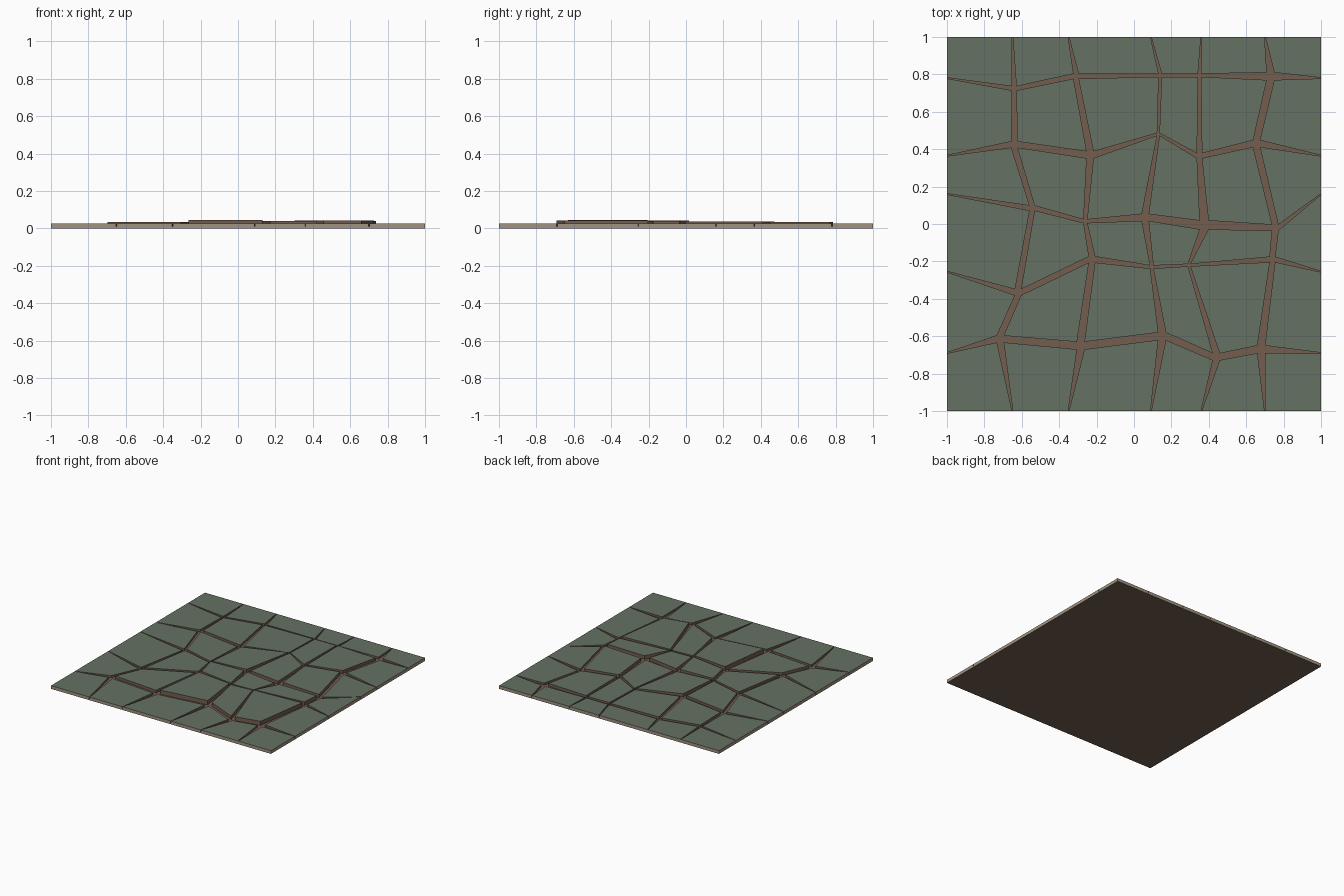
import bpy
import bmesh

cube = bpy.data.objects.get("Cube")
if cube:
    bpy.data.objects.remove(cube, do_unlink=True)


def make_material(name, colour):
    mat = bpy.data.materials.new(name)
    mat.use_nodes = True
    mat.diffuse_color = (*colour, 1)
    mat.node_tree.nodes["Principled BSDF"].inputs["Base Color"].default_value = (*colour, 1)
    return mat


GREEN, BROWN, TAN = 0, 1, 2
materials = [
    make_material("mossy_green", (0.13, 0.165, 0.122)),
    make_material("crack_brown", (0.17, 0.11, 0.075)),
    make_material("edge_tan", (0.36, 0.29, 0.22)),
]

FLOOR = 0.01     # bottom of the cracks
GROUND = 0.026   # top of the outer plates
TIP = 0.002      # crack half width at the tile edge

# Crack junctions, front row to back row: x, y, half width of the crack
junctions = [
    [(-.715, -.615, .018), (-.285, -.65, .02), (.15, -.6, .02), (.44, -.71, .018), (.68, -.67, .02)],
    [(-.62, -.365, .016), (-.225, -.19, .016), (.095, -.23, .008), (.295, -.22, .006), (.74, -.19, .014)],
    [(-.545, .085, .013), (-.26, .015, .009), (.06, .035, .018), (.375, -.005, .023), (.755, -.02, .016)],
    [(-.64, .425, .016), (-.235, .37, .018), (.13, .48, .006), (.35, .365, .013), (.655, .43, .018)],
    [(-.64, .725, .011), (-.31, .79, .013), (.14, .795, .008), (.35, .795, .008), (.73, .79, .02)],
]

# Points where cracks reach the tile edges; opposite edges match
edge_x = [-.65, -.35, .09, .36, .7]
edge_y = [-.69, -.255, .16, .365, .78]

# Top heights of the raised inner plates, front row to back row
heights = [
    [.033, .045, .039, .043],
    [.031, .041, .037, .040],
    [.031, .037, .035, .038],
    [.029, .031, .033, .035],
]


def edge_row(y):
    return [(-1, y, 0)] + [(x, y, TIP) for x in edge_x] + [(1, y, 0)]


# Full lattice of junctions including the tile border
lattice = [edge_row(-1)]
for y, row in zip(edge_y, junctions):
    lattice.append([(-1, y, TIP)] + row + [(1, y, TIP)])
lattice.append(edge_row(1))


def plate_corner(col, row, side_x, side_y):
    """Junction pulled back into the plate by the crack's half width."""
    x, y, width = lattice[row][col]
    if abs(x) < 1:
        x += side_x * width
    if abs(y) < 1:
        y += side_y * width
    return x, y


def on_border(points):
    return any(all(abs(p[axis] - s) < 1e-5 for p in points)
               for axis in (0, 1) for s in (-1, 1))


def make_block(name, outline, bottom, top, top_index, bottom_index=None):
    """Straight sided block; sides on the tile border are tan, others brown."""
    bm = bmesh.new()
    low = [bm.verts.new((x, y, bottom)) for x, y in outline]
    high = [bm.verts.new((x, y, top)) for x, y in outline]
    bm.faces.new(high).material_index = top_index
    if bottom_index is not None:
        bm.faces.new(low[::-1]).material_index = bottom_index
    for i in range(len(outline)):
        j = (i + 1) % len(outline)
        side = bm.faces.new((low[i], low[j], high[j], high[i]))
        side.material_index = TAN if on_border((outline[i], outline[j])) else BROWN
    mesh = bpy.data.meshes.new(name)
    bm.to_mesh(mesh)
    bm.free()
    for mat in materials:
        mesh.materials.append(mat)
    obj = bpy.data.objects.new(name, mesh)
    bpy.context.collection.objects.link(obj)
    return obj


# Base slab, its top showing as the crack floor
make_block("base_slab", [(-1, -1), (1, -1), (1, 1), (-1, 1)], 0, FLOOR, BROWN, BROWN)

# Ground plates between the cracks
for row in range(len(lattice) - 1):
    for col in range(len(lattice) - 1):
        outline = [
            plate_corner(col, row, 1, 1),
            plate_corner(col + 1, row, -1, 1),
            plate_corner(col + 1, row + 1, -1, -1),
            plate_corner(col, row + 1, 1, -1),
        ]
        inner = 0 < row < len(lattice) - 2 and 0 < col < len(lattice) - 2
        top = heights[row - 1][col - 1] if inner else GROUND
        name = "raised_plate" if inner else "outer_plate"
        make_block(f"{name}_{row}_{col}", outline, FLOOR, top, GREEN)
